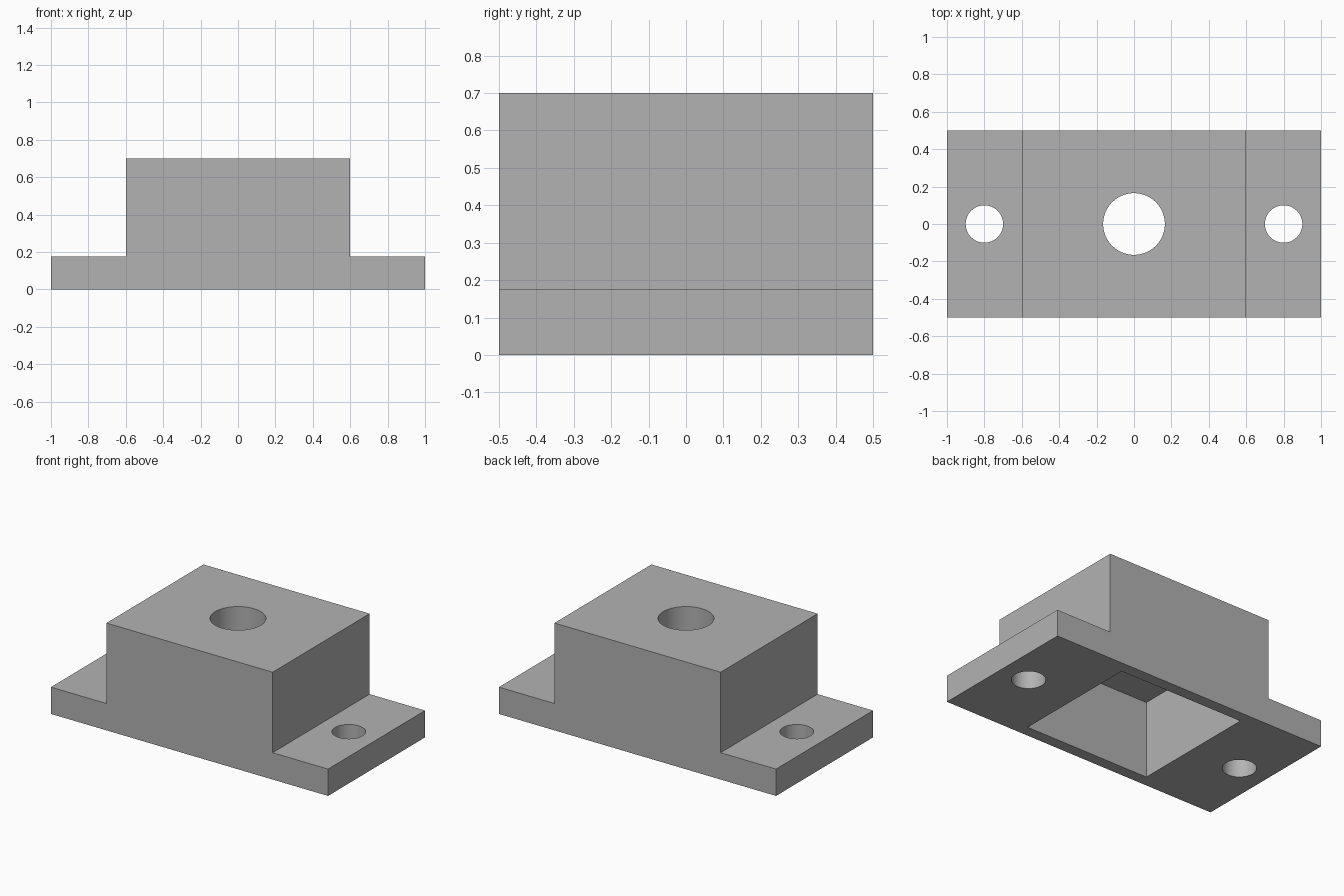
import bpy
import bmesh
import math
from mathutils import Matrix

default = bpy.data.objects.get("Cube")
if default:
    bpy.data.objects.remove(default, do_unlink=True)

# Overall sizes
LENGTH, DEPTH, HEIGHT = 2.0, 1.0, 0.7
BLOCK_HALF, FLANGE_Z = 0.6, 0.175
POCKET = (0.9, 0.85, 0.5)

grey = bpy.data.materials.new("plain grey")
grey.use_nodes = True
colour = (0.448, 0.448, 0.448, 1)
grey.diffuse_color = colour
grey.node_tree.nodes["Principled BSDF"].inputs["Base Color"].default_value = colour


def make_object(name, bm):
    bmesh.ops.recalc_face_normals(bm, faces=bm.faces)
    mesh = bpy.data.meshes.new(name)
    bm.to_mesh(mesh)
    bm.free()
    mesh.materials.append(grey)
    obj = bpy.data.objects.new(name, mesh)
    bpy.context.collection.objects.link(obj)
    return obj


def drill(name, x, radius, bottom, top):
    bm = bmesh.new()
    bmesh.ops.create_cone(bm, cap_ends=True, segments=64, radius1=radius, radius2=radius,
                          depth=top - bottom,
                          matrix=Matrix.Translation((x, 0, (top + bottom) / 2)))
    return make_object(name, bm)


# Body: stepped front profile extruded front to back
half = LENGTH / 2
right_side = [(half, 0), (half, FLANGE_Z), (BLOCK_HALF, FLANGE_Z), (BLOCK_HALF, HEIGHT)]
profile = right_side + [(-x, z) for x, z in reversed(right_side)]
bm = bmesh.new()
face = bm.faces.new([bm.verts.new((x, -DEPTH / 2, z)) for x, z in profile])
extruded = bmesh.ops.extrude_face_region(bm, geom=[face])["geom"]
bmesh.ops.translate(bm, vec=(0, DEPTH, 0),
                    verts=[v for v in extruded if isinstance(v, bmesh.types.BMVert)])
body = make_object("mounting_block", bm)

# Pocket hollowed from underneath
bm = bmesh.new()
margin = 0.1
size = (POCKET[0], POCKET[1], POCKET[2] + margin)
bmesh.ops.create_cube(bm, size=1, matrix=Matrix.Translation((0, 0, (POCKET[2] - margin) / 2))
                      @ Matrix.Diagonal((*size, 1)))
cutters = [make_object("pocket_cutter", bm)]

# Centre hole through the roof and one bolt hole in each flange
cutters.append(drill("centre_hole_cutter", 0, 0.165, 0.4, HEIGHT + margin))
for side, x in (("left", 0.8), ("right", -0.8)):
    cutters.append(drill(side + "_bolt_hole_cutter", x, 0.1, -margin, FLANGE_Z + margin))

bpy.ops.object.select_all(action="DESELECT")
body.select_set(True)
bpy.context.view_layer.objects.active = body
for cutter in cutters:
    cutter.hide_render = True
    cut = body.modifiers.new(cutter.name, "BOOLEAN")
    cut.operation = "DIFFERENCE"
    cut.solver = "EXACT"
    cut.object = cutter
    bpy.ops.object.modifier_apply(modifier=cut.name)
    bpy.data.objects.remove(cutter, do_unlink=True)

# Round hole walls shade smooth, all other edges stay sharp
bpy.ops.object.shade_smooth_by_angle(angle=math.radians(30))
